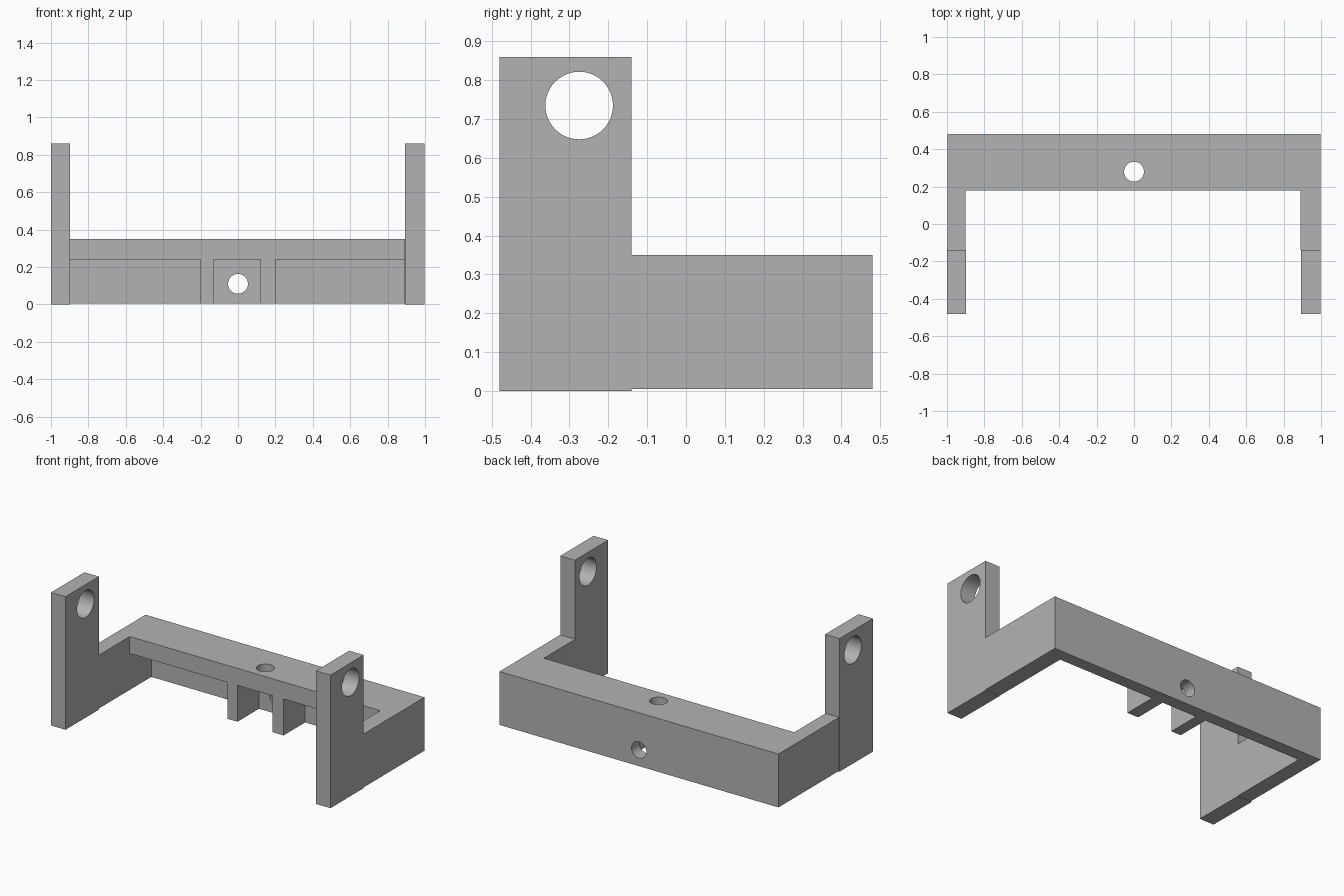
import bpy
import bmesh
from math import radians
from mathutils import Matrix, Vector

if "Cube" in bpy.data.objects:
    bpy.data.objects.remove(bpy.data.objects["Cube"], do_unlink=True)

grey = bpy.data.materials.new("matte_grey")
grey.use_nodes = True
colour = (0.45, 0.45, 0.45, 1)
grey.diffuse_color = colour
grey.node_tree.nodes["Principled BSDF"].inputs["Base Color"].default_value = colour


def make_object(name, bm):
    bmesh.ops.recalc_face_normals(bm, faces=bm.faces)
    mesh = bpy.data.meshes.new(name)
    bm.to_mesh(mesh)
    bm.free()
    mesh.materials.append(grey)
    obj = bpy.data.objects.new(name, mesh)
    bpy.context.collection.objects.link(obj)
    return obj


def prism(name, outline, z0, z1):
    """Extrude a plan outline upward from z0 to z1."""
    bm = bmesh.new()
    face = bm.faces.new([bm.verts.new((x, y, z0)) for x, y in outline])
    top = bmesh.ops.extrude_face_region(bm, geom=[face])["geom"]
    verts = [v for v in top if isinstance(v, bmesh.types.BMVert)]
    bmesh.ops.translate(bm, verts=verts, vec=(0, 0, z1 - z0))
    return make_object(name, bm)


def box(name, x0, x1, y0, y1, z0, z1):
    return prism(name, [(x0, y0), (x1, y0), (x1, y1), (x0, y1)], z0, z1)


def rod(name, centre, axis, radius, length):
    """Cylinder used to drill a round hole along an axis."""
    bm = bmesh.new()
    turn = Vector((0, 0, 1)).rotation_difference(Vector(axis)).to_matrix().to_4x4()
    bmesh.ops.create_cone(bm, cap_ends=True, segments=48, radius1=radius,
                          radius2=radius, depth=length,
                          matrix=Matrix.Translation(centre) @ turn)
    return make_object(name, bm)


def cut(obj, cutters):
    """Subtract each cutter, then discard it."""
    bpy.ops.object.select_all(action="DESELECT")
    bpy.context.view_layer.objects.active = obj
    obj.select_set(True)
    for cutter in cutters:
        mod = obj.modifiers.new("cut", "BOOLEAN")
        mod.operation = "DIFFERENCE"
        mod.solver = "EXACT"
        mod.object = cutter
        bpy.ops.object.modifier_apply(modifier=mod.name)
        bpy.data.objects.remove(cutter, do_unlink=True)
    bpy.ops.object.shade_smooth_by_angle(angle=radians(30))


# U-shaped frame: back bar with two forward arms
LEFT_IN, RIGHT_IN = 0.89, -0.9
FRONT, BAR, BACK = -0.14, 0.18, 0.48
frame = prism("frame", [(-0.997, FRONT), (RIGHT_IN, FRONT), (RIGHT_IN, BAR),
                        (LEFT_IN, BAR), (LEFT_IN, FRONT), (0.997, FRONT),
                        (0.997, BACK), (-0.997, BACK)], 0.005, 0.35)

# Three pockets open to the front and below, leaving two ribs, plus bolt holes
pockets = [box("pocket_cutter", x0, x1, 0.1, 0.4, -0.1, 0.24)
           for x0, x1 in ((RIGHT_IN, -0.2), (-0.13, 0.12), (0.2, LEFT_IN))]
bolts = [rod("top_hole_cutter", (0, 0.28, 0.3), (0, 0, 1), 0.053, 0.3),
         rod("back_hole_cutter", (0, 0.44, 0.11), (0, 1, 0), 0.053, 0.3)]
cut(frame, pockets + bolts)

# Uprights with a large pivot hole
for name, x0, x1 in (("right_upright", -1, -0.897), ("left_upright", 0.893, 0.997)):
    upright = box(name, x0, x1, -0.48, FRONT, 0, 0.86)
    cut(upright, [rod("pivot_cutter", ((x0 + x1) / 2, -0.275, 0.735),
                      (1, 0, 0), 0.087, 0.4)])
